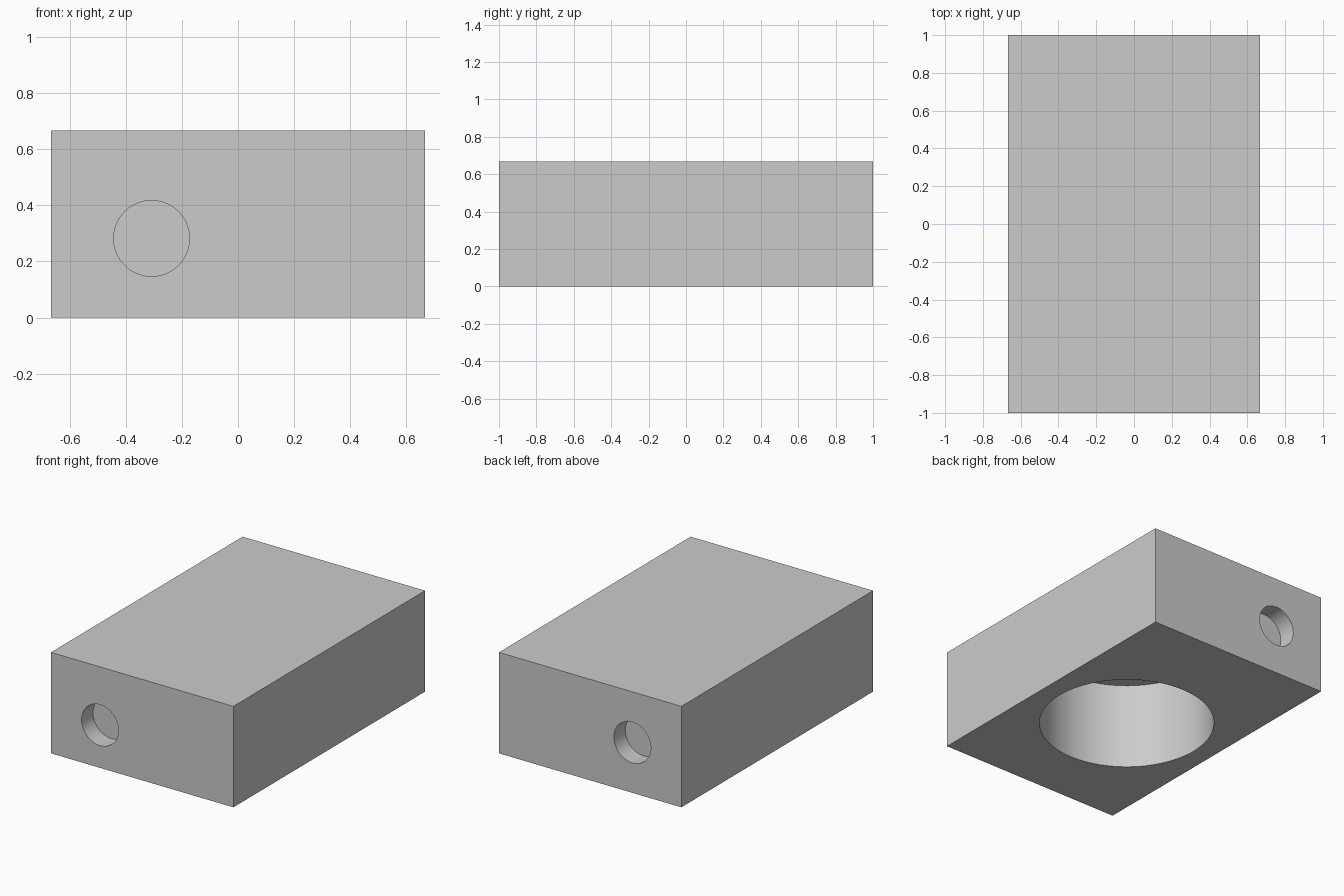
import bpy
import math

if "Cube" in bpy.data.objects:
    bpy.data.objects.remove(bpy.data.objects["Cube"], do_unlink=True)

WIDTH, LENGTH, HEIGHT = 1.333, 2.0, 0.667

grey = bpy.data.materials.new("light_grey")
grey.use_nodes = True
grey.diffuse_color = (0.6, 0.6, 0.6, 1)
grey.node_tree.nodes["Principled BSDF"].inputs["Base Color"].default_value = (0.6, 0.6, 0.6, 1)

# Solid rectangular block
bpy.ops.mesh.primitive_cube_add(size=1, location=(0, 0, HEIGHT / 2))
block = bpy.context.object
block.name = "block"
block.scale = (WIDTH, LENGTH, HEIGHT)
bpy.ops.object.transform_apply(location=False, rotation=False, scale=True)
block.data.materials.append(grey)


def bore(name, radius, depth, location, tilt=0.0):
    """Cut a blind round hole centred on a face; the cutter reaches equally far outside."""
    bpy.ops.mesh.primitive_cylinder_add(vertices=96, radius=radius, depth=2 * depth,
                                        location=location, rotation=(tilt, 0, 0))
    cutter = bpy.context.object
    cutter.name = name + "_cutter"
    cutter.data.materials.append(grey)
    cutter.hide_render = True
    mod = block.modifiers.new(name, "BOOLEAN")
    mod.operation = "DIFFERENCE"
    mod.solver = "EXACT"
    mod.object = cutter
    bpy.context.view_layer.objects.active = block
    bpy.ops.object.modifier_apply(modifier=mod.name)
    bpy.data.objects.remove(cutter, do_unlink=True)


# Large pocket in the underside, small blind holes at both ends
bore("bottom_pocket", 0.538, 0.577, (0, -0.07, 0))
bore("front_hole", 0.135, 0.12, (-0.308, -LENGTH / 2, 0.282), math.pi / 2)
bore("back_hole", 0.135, 0.12, (-0.308, LENGTH / 2, 0.333), math.pi / 2)

# Smooth bore walls, crisp edges
bpy.ops.object.select_all(action="DESELECT")
block.select_set(True)
bpy.context.view_layer.objects.active = block
bpy.ops.object.shade_smooth_by_angle(angle=math.radians(30))
